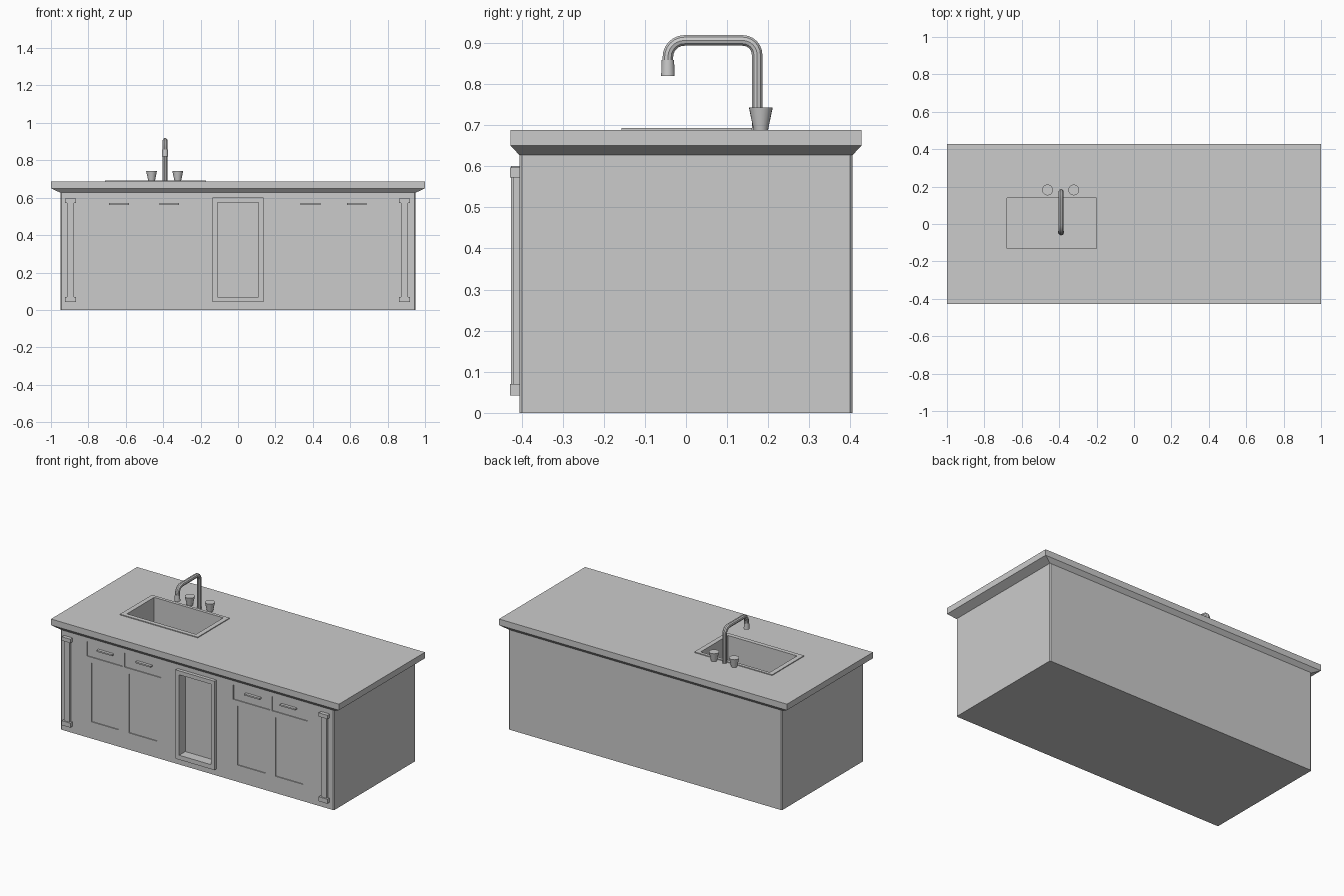
import bpy, bmesh, math

if "Cube" in bpy.data.objects:
    bpy.data.objects.remove(bpy.data.objects["Cube"])

def finish(name, bm):
    bmesh.ops.recalc_face_normals(bm, faces=bm.faces)
    me = bpy.data.meshes.new(name)
    bm.to_mesh(me)
    bm.free()
    ob = bpy.data.objects.new(name, me)
    bpy.context.collection.objects.link(ob)
    return ob

def add_loft(bm, rings):
    """Closed stack of rectangles: each ring is (x0, x1, y0, y1, z)."""
    loops = [[bm.verts.new(p) for p in ((a, c, z), (b, c, z), (b, d, z), (a, d, z))]
             for a, b, c, d, z in rings]
    for lo, hi in zip(loops, loops[1:]):
        for i in range(4):
            j = (i + 1) % 4
            bm.faces.new((lo[i], lo[j], hi[j], hi[i]))
    bm.faces.new(loops[0][::-1])
    bm.faces.new(loops[-1])

def boxes(name, items):
    """items: (x0, x1, y0, y1, z0, z1)."""
    bm = bmesh.new()
    for a, b, c, d, e, f in items:
        add_loft(bm, [(a, b, c, d, e), (a, b, c, d, f)])
    return finish(name, bm)

def cut(ob, cutter):
    m = ob.modifiers.new("cut", 'BOOLEAN')
    m.operation, m.solver, m.object = 'DIFFERENCE', 'EXACT', cutter
    bpy.context.view_layer.objects.active = ob
    bpy.ops.object.modifier_apply(modifier=m.name)
    bpy.data.objects.remove(cutter)

def smooth(ob):
    bpy.ops.object.select_all(action='DESELECT')
    ob.select_set(True)
    bpy.context.view_layer.objects.active = ob
    bpy.ops.object.shade_smooth_by_angle(angle=math.radians(35))

FRONT = -0.405
SINK = (-0.68, -0.20, -0.13, 0.14)

# Cabinet body with slightly bevelled corners
bm = bmesh.new()
add_loft(bm, [(-.95, .95, FRONT, .405, 0), (-.95, .95, FRONT, .405, .63)])
uprights = [e for e in bm.edges if abs(e.verts[0].co.z - e.verts[1].co.z) > .1]
bmesh.ops.bevel(bm, geom=uprights, offset=.006, segments=1, affect='EDGES')
cabinet = finish("cabinet", bm)

# Recesses: drawers, doors, central niche and the sink basin
holes = [(-.11, .11, FRONT - .05, FRONT + .04, .07, .575), SINK + (.48, .8)]
for s in (-1, 1):
    for inner, outer, z0, z1 in ((.25, .505, .51, .6), (.52, .765, .51, .6),
                                 (.28, .475, .105, .475), (.545, .735, .105, .475)):
        a, b = sorted((s * inner, s * outer))
        holes.append((a, b, FRONT - .05, FRONT + .006, z0, z1))
cut(cabinet, boxes("cabinet_cutter", holes))

# Countertop with sloped underside moulding
bm = bmesh.new()
add_loft(bm, [(-.95, .95, -.405, .405, .627), (-1, 1, -.427, .427, .65),
              (-1, 1, -.427, .427, .688)])
top = finish("countertop", bm)
cut(top, boxes("sink_cutter", [SINK + (.5, .8)]))

# Sink rim
bm = bmesh.new()
add_loft(bm, [(-.71, -.17, -.157, .16, .685), (-.71, -.17, -.157, .16, .693)])
rim = finish("sink_rim", bm)
cut(rim, boxes("rim_cutter", [SINK + (.5, .8)]))

# Central niche frame
frame = boxes("niche_frame", [(-.135, .135, -.426, FRONT + .001, .042, .6)])
cut(frame, boxes("frame_cutter", [(-.11, .11, -.5, -.3, .07, .575)]))

# Corner pilasters: shaft between two blocks
for side, x in (("left", -.895), ("right", .89)):
    w = .03
    boxes(side + "_pilaster", [
        (x - w, x + w, -.428, FRONT, .573, .597),
        (x - w, x + w, -.428, FRONT, .042, .07),
        (x - .018, x + .018, -.42, FRONT, .07, .573)])

# Drawer handles
boxes("drawer_handles", [(x - .053, x + .053, -.417, FRONT + .006, .562, .571)
                         for x in (-.637, -.368, .388, .635)])

# Faucet pipe: path in the y-z plane with rounded bends
X = -.39
path = [(.173, .685)]
for cy, cz, r, a0, a1 in ((.138, .871, .035, 0, 90), (-.004, .866, .04, 90, 180)):
    for i in range(7):
        t = math.radians(a0 + (a1 - a0) * i / 6)
        path.append((cy + r * math.cos(t), cz + r * math.sin(t)))
path.append((-.044, .85))
cu = bpy.data.curves.new("faucet_pipe", 'CURVE')
cu.dimensions = '3D'
cu.bevel_depth, cu.bevel_resolution, cu.use_fill_caps = .0135, 3, True
sp = cu.splines.new('POLY')
sp.points.add(len(path) - 1)
for p, (y, z) in zip(sp.points, path):
    p.co = (X, y, z, 1)
pipe = bpy.data.objects.new("faucet_pipe", cu)
bpy.context.collection.objects.link(pipe)
bpy.ops.object.select_all(action='DESELECT')
pipe.select_set(True)
bpy.context.view_layer.objects.active = pipe
bpy.ops.object.convert(target='MESH')
smooth(bpy.context.object)

# Faucet nozzle and tap knobs
for name, x, y, z0, z1, r0, r1 in (("faucet_nozzle", X, -.044, .82, .858, .0165, .015),
                                   ("left_tap", -.462, .182, .686, .743, .017, .029),
                                   ("right_tap", -.322, .182, .686, .743, .017, .029)):
    bpy.ops.mesh.primitive_cone_add(vertices=20, radius1=r0, radius2=r1, depth=z1 - z0,
                                    location=(x, y, (z0 + z1) / 2))
    bpy.context.object.name = name
    smooth(bpy.context.object)
